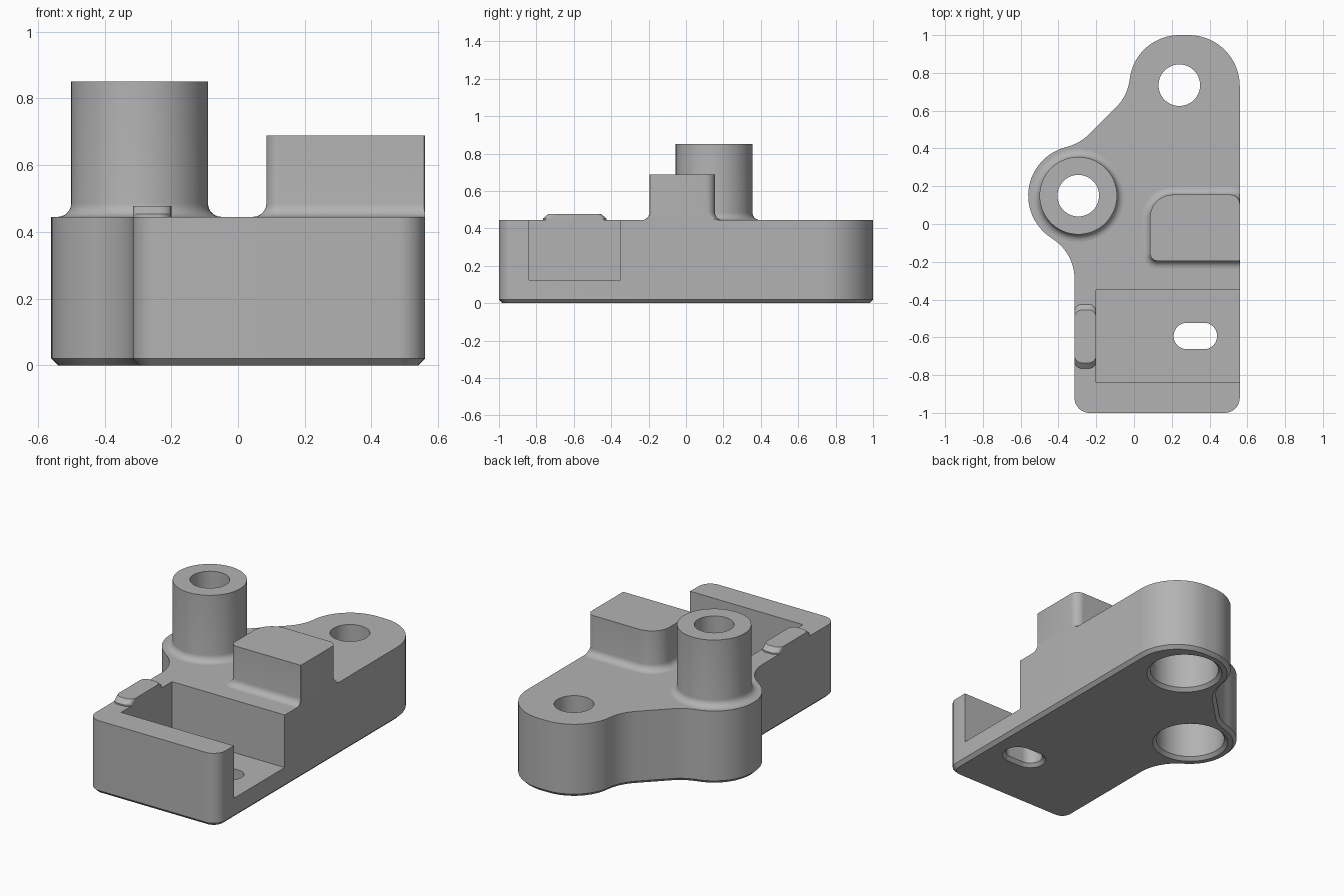
import bpy, bmesh
from math import sin, cos, radians, pi
from mathutils import Vector

cube = bpy.data.objects.get("Cube")
if cube:
    bpy.data.objects.remove(cube, do_unlink=True)

grey = bpy.data.materials.new("plain grey")
grey.use_nodes = True
grey.diffuse_color = (0.45, 0.45, 0.45, 1)
grey.node_tree.nodes["Principled BSDF"].inputs["Base Color"].default_value = (0.45, 0.45, 0.45, 1)

TOP = 0.445      # upper face of the plate
SIDE = 0.56      # flat long side
FILLET = 0.04


def outline(*arcs):
    """Chain arcs (x, y, radius, start, end) into a closed 2D outline."""
    pts = []
    for x, y, r, a, b in arcs:
        n = max(1, round(abs(b - a) / 5))
        for i in range(n + 1):
            t = radians(a + (b - a) * i / n)
            p = Vector((x + r * cos(t), y + r * sin(t)))
            if not pts or (p - pts[-1]).length > 0.003:
                pts.append(p)
    if (pts[0] - pts[-1]).length < 0.003:
        pts.pop()
    return pts


def rounded_box(x0, x1, y0, y1, radii):
    """Corners run clockwise from back left."""
    a, b, c, d = radii
    return outline((x0 + a, y1 - a, a, 180, 90), (x1 - b, y1 - b, b, 90, 0),
                   (x1 - c, y0 + c, c, 0, -90), (x0 + d, y0 + d, d, -90, -180))


def ring(pts, grow, z):
    """Outline offset outwards (clockwise order) and lifted to z."""
    out = []
    for i, p in enumerate(pts):
        d1 = (p - pts[i - 1]).normalized()
        d2 = (pts[(i + 1) % len(pts)] - p).normalized()
        n = Vector((-d1.y - d2.y, d1.x + d2.x)).normalized()
        n /= max(0.5, n.dot(Vector((-d1.y, d1.x))))
        q = p + n * grow
        out.append((q.x, q.y, z))
    return out


def loft(name, rings):
    bm = bmesh.new()
    loops = [[bm.verts.new(p) for p in r] for r in rings]
    for low, high in zip(loops, loops[1:]):
        for i in range(len(low)):
            j = (i + 1) % len(low)
            bm.faces.new((low[i], low[j], high[j], high[i]))
    bm.faces.new(loops[0])
    bm.faces.new(loops[-1])
    bmesh.ops.recalc_face_normals(bm, faces=bm.faces)
    mesh = bpy.data.meshes.new(name)
    bm.to_mesh(mesh)
    bm.free()
    mesh.materials.append(grey)
    obj = bpy.data.objects.new(name, mesh)
    bpy.context.collection.objects.link(obj)
    return obj


def finish(obj, cutters=()):
    bpy.ops.object.select_all(action='DESELECT')
    obj.select_set(True)
    bpy.context.view_layer.objects.active = obj
    for c in cutters:
        mod = obj.modifiers.new("cut", 'BOOLEAN')
        mod.operation = 'DIFFERENCE'
        mod.solver = 'EXACT'
        mod.object = c
        bpy.ops.object.modifier_apply(modifier=mod.name)
    bpy.ops.object.shade_smooth_by_angle(angle=radians(25))


def base_fillet(pts):
    """Rings of a concave fillet rising from the plate."""
    steps = [i * pi / 12 for i in range(7)]
    return [ring(pts, FILLET * (1 - sin(t)), TOP + FILLET * (1 - cos(t))) for t in steps]


# Cutters: two counterbored holes, chamfered slot, side-open pocket
bores = []
for x, y in ((-0.295, 0.15), (0.24, 0.735)):
    hole = outline((x, y, 0.11, 360, 0))
    bores.append(loft("bore_cutter", [ring(hole, g, z) for g, z in
                 ((0.125, -0.02), (0.085, 0.02), (0.085, 0.32), (0, 0.32), (0, 1))]))
slot = outline((0.37, -0.593, 0.07, 90, -90), (0.28, -0.593, 0.07, 270, 90))
slot_cutter = loft("slot_cutter", [ring(slot, g, z) for g, z in
                   ((0.04, -0.02), (0, 0.02), (0, 0.3))])
pocket = [Vector(p) for p in ((-0.2, -0.35), (0.7, -0.35), (0.7, -0.84), (-0.2, -0.84))]
pocket_cutter = loft("pocket_cutter", [ring(pocket, 0, z) for z in (0.125, 0.6)])

# Base plate with two lobes blended into a rectangular foot
plate = outline((-0.235, -0.92, 0.08, -90, -180),
                (-0.565, -0.29, 0.25, 0, 58.5),
                (-0.295, 0.15, 0.265, 238.5, 103.6),
                (-0.416, 0.651, 0.25, -76.4, -45),
                (-0.271, 0.795, 0.25, -45, -6.7),
                (0.24, 0.735, 0.265, 173.3, 90),
                (0.29, 0.73, 0.27, 90, 0),
                (0.48, -0.92, 0.08, 0, -90))
base_plate = loft("base_plate", [ring(plate, -0.02, 0), ring(plate, 0, 0.02), ring(plate, 0, TOP)])
finish(base_plate, bores + [slot_cutter, pocket_cutter])

# Hollow post
post = outline((-0.295, 0.15, 0.205, 360, 0))
finish(loft("hollow_post", base_fillet(post) + [ring(post, 0, 0.85)]), bores[:1])

# Raised block, flush with the flat side
block = rounded_box(0.085, SIDE, -0.195, 0.155, (0.12, 0.05, 0.005, 0.04))
rings = base_fillet(block) + [ring(block, 0, 0.688)]
finish(loft("raised_block", [[(min(x, SIDE), y, z) for x, y, z in r] for r in rings]))

# Low ridge with sloped ends on the pocket wall
low = rounded_box(-0.315, -0.2, -0.765, -0.425, (0.04,) * 4)
high = rounded_box(-0.315, -0.2, -0.735, -0.455, (0.04,) * 4)
finish(loft("wall_ridge", [ring(low, 0, TOP), ring(low, 0, 0.453), ring(high, 0, 0.478)]))

for c in bores + [slot_cutter, pocket_cutter]:
    bpy.data.objects.remove(c, do_unlink=True)
